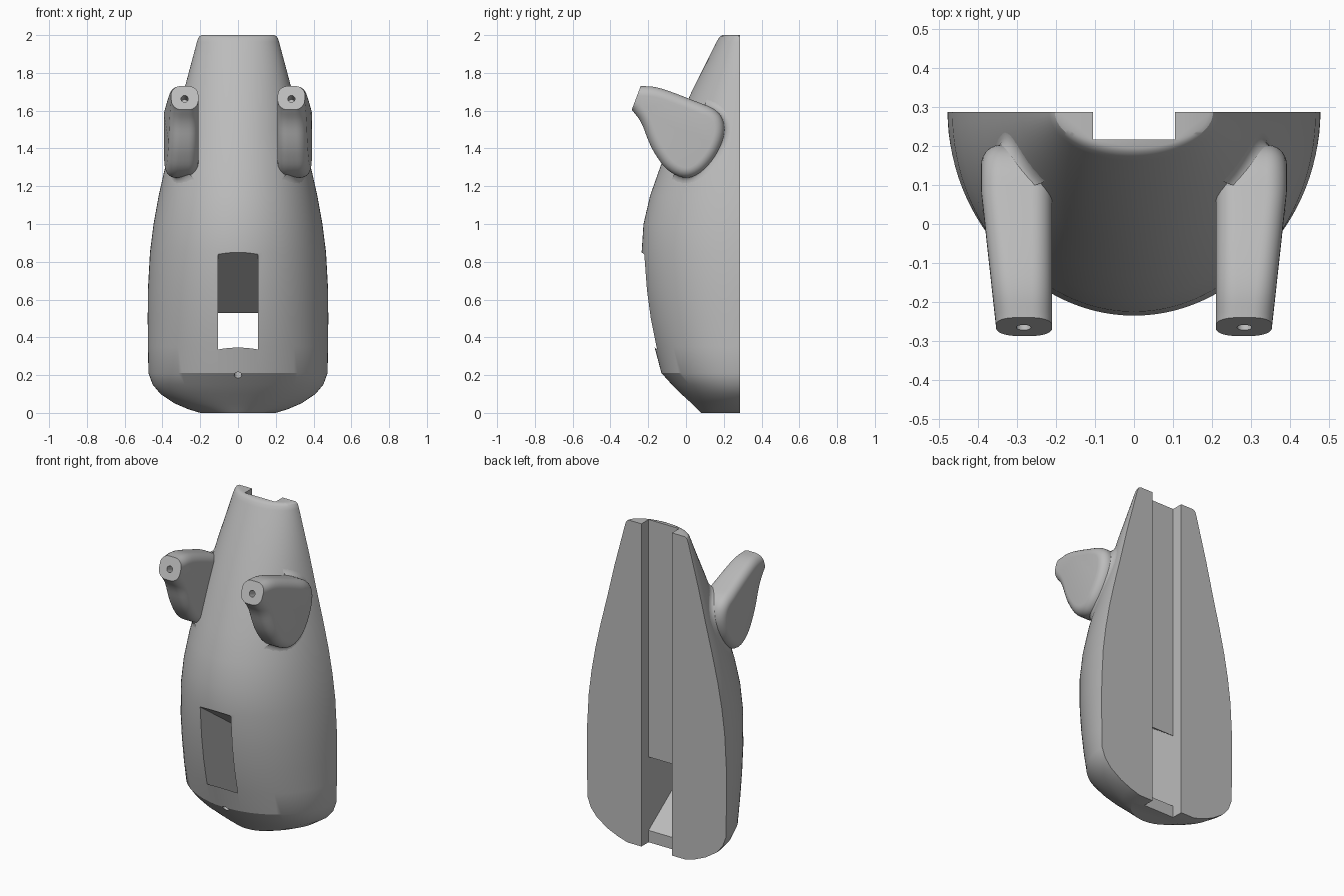
import bpy, bmesh
from math import sin, cos, pi, sqrt
from mathutils import Vector

if "Cube" in bpy.data.objects:
    bpy.data.objects.remove(bpy.data.objects["Cube"])

grey = bpy.data.materials.new("plain grey")
grey.use_nodes = True
grey.diffuse_color = (0.5, 0.5, 0.5, 1)
grey.node_tree.nodes["Principled BSDF"].inputs["Base Color"].default_value = (0.5, 0.5, 0.5, 1)

BACK = 0.287


def make(name, verts, faces, recalc=True):
    bm = bmesh.new()
    vs = [bm.verts.new(v) for v in verts]
    for f in faces:
        bm.faces.new([vs[i] for i in f])
    if recalc:
        bmesh.ops.recalc_face_normals(bm, faces=bm.faces)
    me = bpy.data.meshes.new(name)
    bm.to_mesh(me)
    bm.free()
    me.materials.append(grey)
    ob = bpy.data.objects.new(name, me)
    bpy.context.collection.objects.link(ob)
    return ob


def activate(ob):
    bpy.ops.object.select_all(action='DESELECT')
    ob.select_set(True)
    bpy.context.view_layer.objects.active = ob


def cut(ob, cutter):
    activate(ob)
    mod = ob.modifiers.new("cut", 'BOOLEAN')
    mod.operation = 'DIFFERENCE'
    mod.solver = 'EXACT'
    mod.object = cutter
    bpy.ops.object.modifier_apply(modifier=mod.name)
    bpy.data.objects.remove(cutter)


def smooth(ob, angle=0.5):
    activate(ob)
    bpy.ops.object.shade_smooth_by_angle(angle=angle)


def loft(rings):
    """Closed rings joined in order and capped at both ends."""
    n = len(rings[0])
    faces = [list(range(n)), list(range((len(rings) - 1) * n, len(rings) * n))]
    for k in range(len(rings) - 1):
        for i in range(n):
            j = (i + 1) % n
            faces.append([k * n + i, k * n + j, (k + 1) * n + j, (k + 1) * n + i])
    return [p for r in rings for p in r], faces


def prism(name, yz, half):
    return make(name, *loft([[(x, y, z) for y, z in yz] for x in (-half, half)]))


def rod(name, centre, axis, radius, length):
    rot = Vector(axis).to_track_quat('Z', 'Y')
    rings = [[Vector(centre) + rot @ Vector((radius * cos(a * pi / 12), radius * sin(a * pi / 12), h))
              for a in range(24)] for h in (-length, length)]
    return make(name, *loft(rings))


# Body: half-ellipse sections given as height, half width, front y
SECTIONS = [(0, .2, .08), (.02, .265, .06), (.05, .335, .03), (.1, .41, -.025),
            (.15, .452, -.075), (.21, .474, -.13), (.35, .477, -.167), (.5, .478, -.198),
            (.65, .477, -.219), (.85, .466, -.235), (1, .447, -.225), (1.15, .42, -.19),
            (1.3, .386, -.137), (1.5, .336, -.06), (1.7, .288, .03), (1.965, .217, .162),
            (1.985, .21, .174), (1.995, .203, .184), (2, .192, .195)]
SEG = 56
body = make("body", *loft([[(w * cos(pi * i / SEG), BACK - (BACK - f) * sin(pi * i / SEG), z)
                            for i in range(SEG + 1)] for z, w, f in SECTIONS]))

# Back channel, slanted window duct and small front hole
cut(body, prism("channel_cutter", [(.217, -.1), (.5, -.1), (.5, 2.1), (.217, 2.1)], .105))
cut(body, prism("duct_cutter", [(-.4, .512), (.25, .05), (.25, .505), (-.4, .967)], .1048))
cut(body, rod("hole_cutter", (0, -.12, .2), (0, 1, .7), .02, .1))
smooth(body, 0.45)


def body_x(y, z):
    """Half width of the body surface at a given depth and height."""
    for (z0, w0, f0), (z1, w1, f1) in zip(SECTIONS, SECTIONS[1:]):
        if z0 <= z <= z1:
            t = (z - z0) / (z1 - z0)
            w, depth = w0 + t * (w1 - w0), BACK - (f0 + t * (f1 - f0))
            return w * sqrt(max(0, 1 - ((BACK - y) / depth) ** 2))
    return 0


# Arm side outline, from the top of the flat tip around to its bottom
outline = [Vector(p) for p in [
    (-.24, 1.73), (-.165, 1.728), (-.077, 1.70), (.07, 1.642), (.15, 1.612), (.198, 1.56),
    (.207, 1.475), (.165, 1.365), (.09, 1.275), (0, 1.235), (-.1, 1.28), (-.165, 1.37),
    (-.2, 1.44), (-.235, 1.54), (-.287, 1.605)]]
for _ in range(2):
    soft = [outline[0]]
    for a, b in zip(outline, outline[1:]):
        soft += [a.lerp(b, .25), a.lerp(b, .75)]
    outline = soft + [outline[-1]]
tip_dir = (outline[-1] - outline[0]).normalized()
inward = [tip_dir]
for a, b in zip(outline, outline[2:]):
    t = (b - a).normalized()
    inward.append(Vector((t.y, -t.x)))
inward.append(-tip_dir)

INNER, ROUND, STEPS = .21, .052, 7


def outer_x(y):
    return min(.392, .352 + .11 * (y + .28))


def arm_rings(side):
    rings = []
    for end in (0, 1):
        for k in range(STEPS + 1):
            a = pi / 2 * (k / STEPS if end else 1 - k / STEPS)
            inset, rise = ROUND * (1 - cos(a)), ROUND * (1 - sin(a))
            ring = []
            for p, n in zip(outline, inward):
                q = p + n * inset
                x = outer_x(q.x) - rise if end else INNER + rise
                ring.append((side * x, q.x, q.y))
            rings.append(ring)
    return rings


def fillet(name, side):
    """Concave blend between the arm wall and the body."""
    size, steps = .045, 6
    rows = []
    for p, n in zip(outline, inward):
        base = body_x(p.x, p.y)
        if base < INNER:
            continue
        top = max(.005, min(size, outer_x(p.x) - .03 - base))
        row = []
        for k in range(steps + 1):
            a = pi / 2 * k / steps
            q = p - n * (size * (1 - sin(a)) - .006)
            row.append((side * (body_x(q.x, q.y) + top * (1 - cos(a)) - .001), q.x, q.y))
        rows.append(row)
    m = steps + 1
    faces = []
    for i in range(len(rows) - 1):
        for k in range(steps):
            f = [i * m + k, i * m + k + 1, (i + 1) * m + k + 1, (i + 1) * m + k]
            faces.append(f if side > 0 else f[::-1])
    return make(name, [p for r in rows for p in r], faces, False)


# Arms with a small hole in each tip
for label, side in (("left", 1), ("right", -1)):
    arm = make(label + "_arm", *loft(arm_rings(side)))
    cut(arm, rod("tip_cutter", (side * .283, -.2635, 1.662), (0, -.125, .047), .019, .06))
    smooth(arm)
    smooth(fillet(label + "_arm_fillet", side), 1.0)
